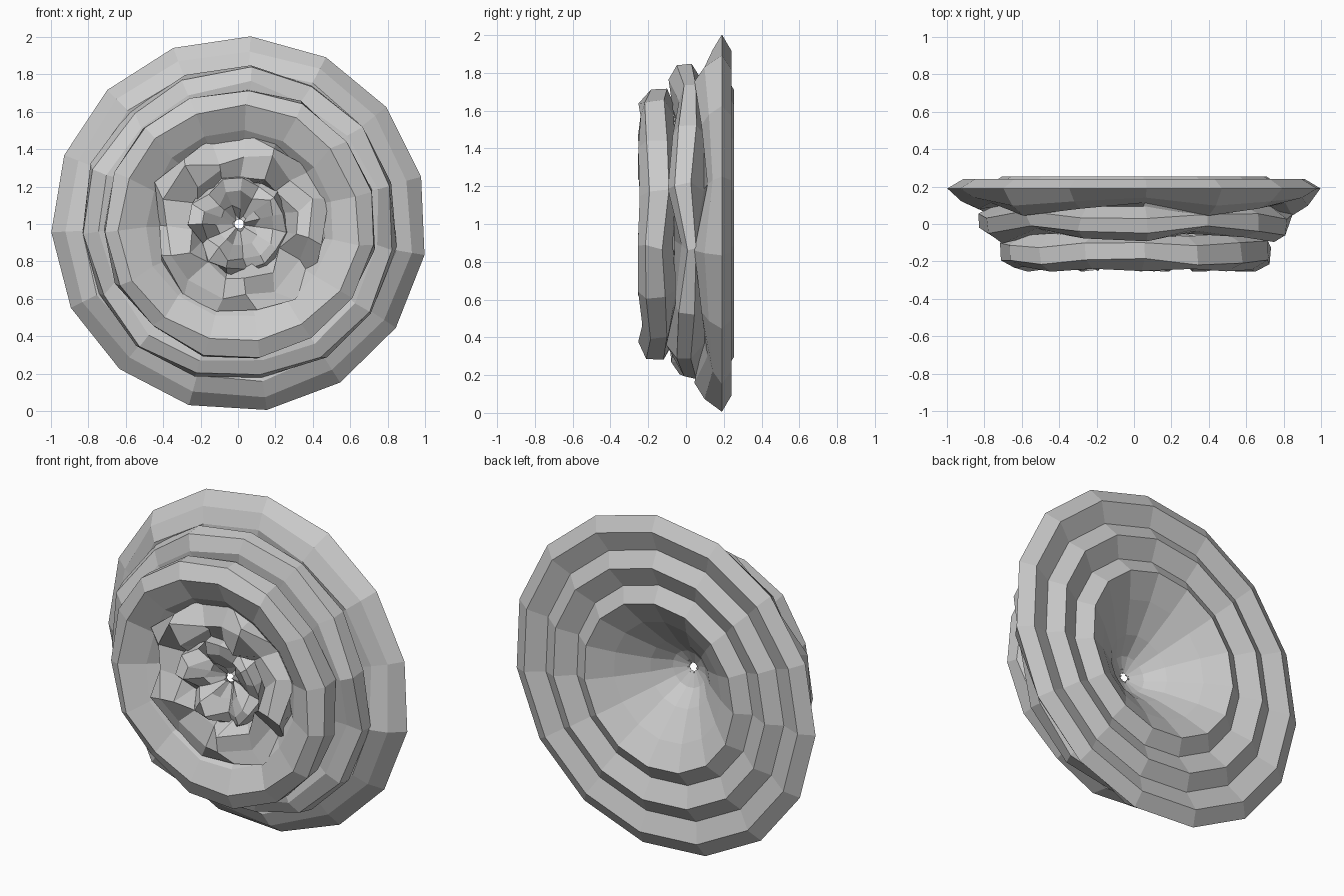
import bpy, math, random
from mathutils import Vector

random.seed(7)
cube = bpy.data.objects.get("Cube")
if cube:
    bpy.data.objects.remove(cube)

grey = bpy.data.materials.new("stone_grey")
grey.use_nodes = True
colour = (0.6, 0.6, 0.6, 1)
grey.diffuse_color = colour
grey.node_tree.nodes["Principled BSDF"].inputs["Base Color"].default_value = colour

SIDES = 15
START = math.radians(86.5)
CENTRE_X = 0.006


def ring(name, profile, phase=0.0, jitter=0.0):
    """Turn a profile of (radius, depth, five-lobe wave) around the y axis."""
    verts, faces = [], []
    for r, y, wave in profile:
        for j in range(SIDES):
            a = START + math.tau * j / SIDES
            lobe = math.cos(5 * (a - math.radians(phase)))
            rr = max(0.025, r + random.uniform(-jitter, jitter) + 0.3 * wave * lobe)
            yy = max(-0.255, y - wave * lobe + random.uniform(-jitter, jitter))
            a += random.uniform(-jitter, jitter) * 2
            verts.append(Vector((CENTRE_X + rr * math.cos(a), yy, 1 + rr * math.sin(a))))
    for i in range(len(profile) - 1):
        for j in range(SIDES):
            k = (j + 1) % SIDES
            a, b = i * SIDES, (i + 1) * SIDES
            faces.append((a + j, a + k, b + k, b + j))
    mesh = bpy.data.meshes.new(name)
    mesh.from_pydata(verts, [], faces)
    mesh.materials.append(grey)
    obj = bpy.data.objects.new(name, mesh)
    bpy.context.collection.objects.link(obj)
    return obj


# Ridged back with a flared funnel down to the centre hole
ring("ridged_back", [(0.025, -0.08, 0), (0.11, -0.04, 0), (0.2, 0.05, 0),
                     (0.36, 0.17, 0), (0.5, 0.255, 0), (0.59, 0.2, 0),
                     (0.71, 0.255, 0), (0.8, 0.2, 0), (0.92, 0.24, 0),
                     (1.005, 0.19, 0)])

# Sloping front of the outer rim
ring("outer_petals", [(1.005, 0.19, 0), (0.93, 0.12, 0.025), (0.84, 0.08, 0.04),
                      (0.72, 0.09, 0)], 57)

# Second tier
ring("middle_petals", [(0.74, 0.1, 0), (0.845, 0.045, 0.015), (0.83, -0.03, 0.035),
                       (0.75, -0.065, 0.04), (0.62, -0.06, 0)], 93, 0.012)

# Front tier with a bowl inside it
ring("front_petals", [(0.64, -0.06, 0), (0.725, -0.11, 0.01), (0.725, -0.2, 0.01),
                      (0.64, -0.245, 0.005), (0.5, -0.18, 0.015),
                      (0.4, -0.1, 0)], 57, 0.012)

# Crumpled buds filling the bowl
ring("inner_petals", [(0.45, -0.11, 0), (0.47, -0.17, 0.04), (0.39, -0.2, 0.06),
                      (0.29, -0.19, 0.05), (0.22, -0.09, 0)], 66, 0.045)
ring("centre_petals", [(0.27, -0.1, 0), (0.25, -0.18, 0.04), (0.18, -0.19, 0.05),
                       (0.1, -0.13, 0.03), (0.025, -0.08, 0)], 102, 0.025)
